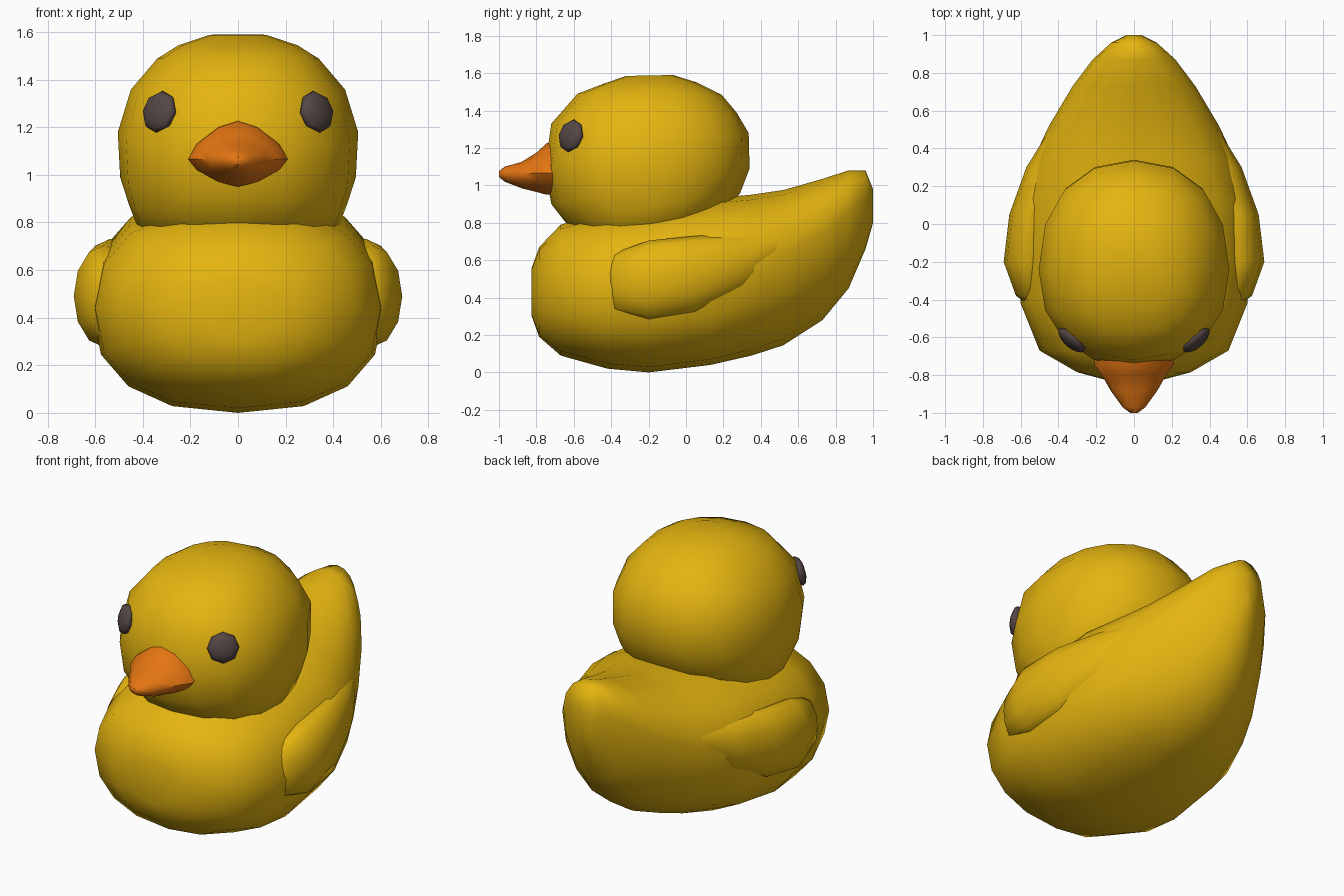
import bpy, bmesh, math
from mathutils import Vector

if "Cube" in bpy.data.objects:
    bpy.data.objects.remove(bpy.data.objects["Cube"])


def material(name, rgb):
    m = bpy.data.materials.new(name)
    m.diffuse_color = (*rgb, 1)
    m.use_nodes = True
    m.node_tree.nodes["Principled BSDF"].inputs["Base Color"].default_value = m.diffuse_color
    return m


YELLOW = material("duck yellow", (0.78, 0.46, 0.005))
ORANGE = material("beak orange", (0.78, 0.18, 0.006))
DARK = material("eye dark", (0.09, 0.063, 0.06))


def ring(a, b, w, m=0.5, n=2.0, cx=0.0, seg=16):
    """Rounded section between side-view points a and b (y, z), half width w,
    widest at fraction m of the way, n = squareness."""
    pts = []
    for i in range(seg):
        t = 2 * math.pi * i / seg
        c, s = math.cos(t), math.sin(t)
        c = math.copysign(abs(c) ** (2 / n), c)
        s = math.copysign(abs(s) ** (2 / n), s)
        k = m + s * (1 - m if s > 0 else m)
        pts.append((cx + w * c, a[0] + (b[0] - a[0]) * k, a[1] + (b[1] - a[1]) * k))
    return pts


def finish(name, bm, mat, angle):
    bmesh.ops.recalc_face_normals(bm, faces=bm.faces)
    me = bpy.data.meshes.new(name)
    bm.to_mesh(me)
    bm.free()
    me.materials.append(mat)
    ob = bpy.data.objects.new(name, me)
    bpy.context.collection.objects.link(ob)
    bpy.ops.object.select_all(action='DESELECT')
    ob.select_set(True)
    bpy.context.view_layer.objects.active = ob
    bpy.ops.object.shade_smooth_by_angle(angle=math.radians(angle))
    return ob


def loft(name, rings, mat, angle=75):
    """Skin the rings; both ends are closed with a fan to the ring centre."""
    bm = bmesh.new()
    vs = [[bm.verts.new(p) for p in r] for r in rings]
    n = len(rings[0])
    for r0, r1 in zip(vs, vs[1:]):
        for i in range(n):
            j = (i + 1) % n
            bm.faces.new((r0[i], r0[j], r1[j], r1[i]))
    for r in (vs[0], vs[-1]):
        mid = bm.verts.new(sum((v.co for v in r), Vector()) / n)
        for i in range(n):
            bm.faces.new((r[i], r[(i + 1) % n], mid))
    return finish(name, bm, mat, angle)


# Body and upturned tail: y, bottom z, top z, half width, widest fraction, squareness
body = [(-.825, .30, .56, .15, .5, 2.0), (-.785, .19, .67, .30, .5, 2.2),
        (-.67, .09, .79, .50, .5, 2.3), (-.42, .02, .86, .60, .5, 2.4),
        (-.20, .0, .89, .615, .5, 2.4), (.13, .04, .93, .60, .52, 2.4),
        (.35, .09, .95, .53, .55, 2.2), (.52, .145, .975, .45, .58, 2.1),
        (.73, .28, 1.035, .325, .62, 2.0), (.87, .45, 1.08, .22, .65, 2.0),
        (.96, .66, 1.08, .12, .65, 2.0), (1.0, .80, .98, .04, .5, 2.0)]
loft("body", [ring((y, zb), (y, zt), w, m, n) for y, zb, zt, w, m, n in body], YELLOW)

# Head: front point, back point, half width of each tilted ring
head = [((-.50, .65), (.18, .80), .40), ((-.65, .81), (.29, .96), .46),
        ((-.72, .90), (.34, 1.09), .495), ((-.755, 1.09), (.335, 1.28), .505),
        ((-.72, 1.33), (.27, 1.39), .45), ((-.58, 1.49), (.19, 1.485), .34),
        ((-.45, 1.54), (.06, 1.55), .25), ((-.32, 1.585), (-.07, 1.59), .12)]
loft("head", [ring(a, b, w, .47, 2.2) for a, b, w in head], YELLOW)

# Beak: y, bottom z, top z, half width, widest fraction, squareness
beak = [(-.62, .95, 1.24, .20, .42, 1.5), (-.745, .95, 1.225, .21, .42, 1.5),
        (-.80, .965, 1.175, .17, .48, 1.6), (-.88, .985, 1.125, .125, .55, 1.8),
        (-.97, 1.02, 1.10, .06, .5, 2.0), (-1.0, 1.045, 1.075, .02, .5, 2.0)]
loft("beak", [ring((y, zb), (y, zt), w, m, n, seg=12) for y, zb, zt, w, m, n in beak], ORANGE, 50)

# Wings: y, centre x, centre z, half thickness, half height
wing = [(-.42, .54, .48, .03, .06), (-.38, .545, .48, .08, .16),
        (-.20, .56, .49, .13, .215), (.05, .54, .52, .12, .21),
        (.30, .46, .58, .11, .16), (.47, .39, .65, .075, .10), (.60, .35, .73, .03, .03)]
for side, s in (("left", 1), ("right", -1)):
    loft("wing_" + side, [ring((y, z - h), (y, z + h), t, cx=s * x, seg=12)
                          for y, x, z, t, h in wing], YELLOW)

    # Eyes: flattened eight-sided buttons set into the head
    bm = bmesh.new()
    bmesh.ops.create_uvsphere(bm, u_segments=8, v_segments=6, radius=.09)
    bmesh.ops.scale(bm, vec=(1, 1, .4), verts=bm.verts)
    eye = finish("eye_" + side, bm, DARK, 75)
    eye.location = (s * .33, -.615, 1.265)
    eye.rotation_euler = Vector((s * .65, -.73, .22)).to_track_quat('Z', 'Y').to_euler()
